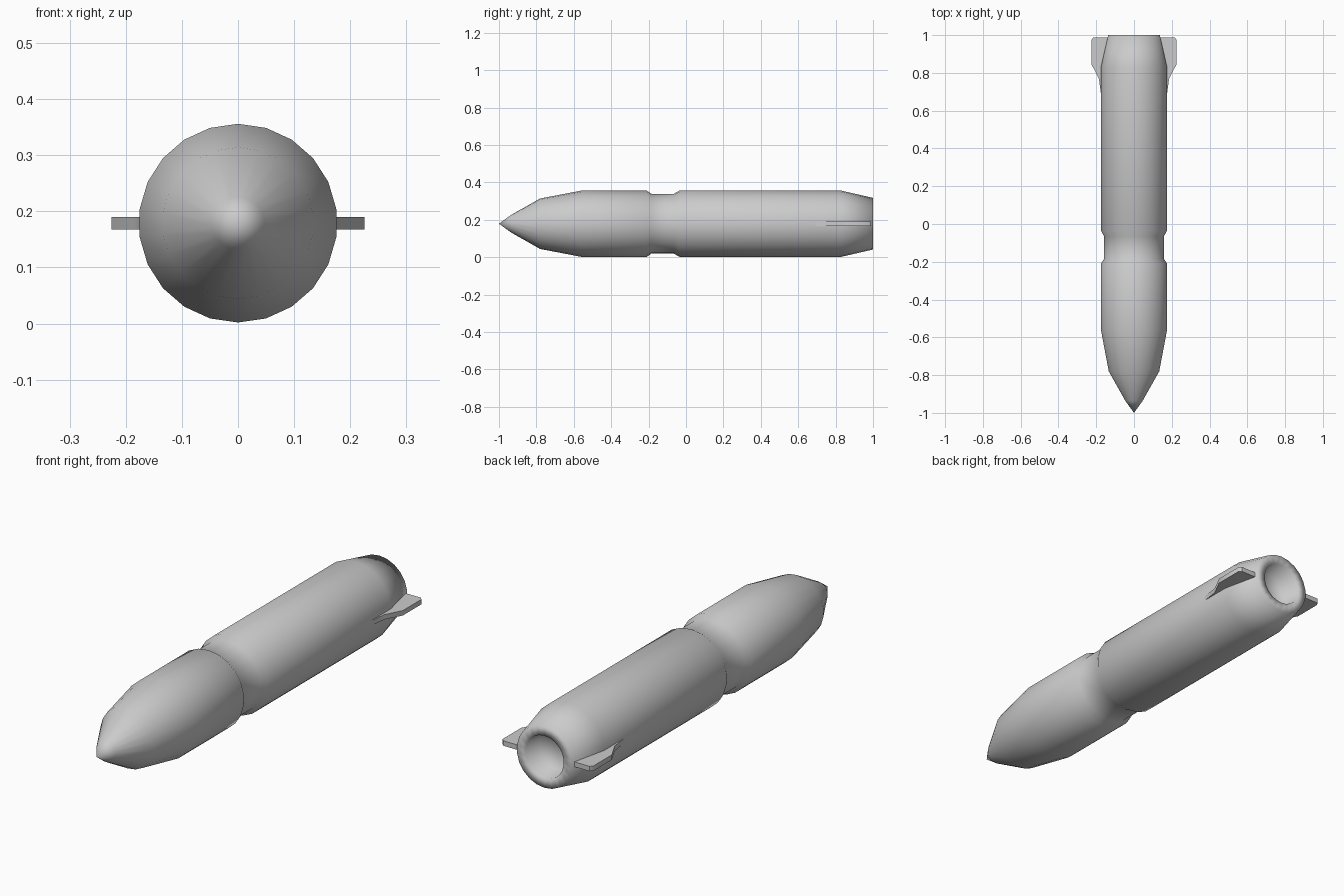
import bpy, bmesh, math

cube = bpy.data.objects.get("Cube")
if cube:
    bpy.data.objects.remove(cube, do_unlink=True)

AXIS_Z = 0.179
SIDES = 22

grey = bpy.data.materials.new("hull grey")
grey.use_nodes = True
colour = (0.6, 0.6, 0.6, 1)
grey.diffuse_color = colour
grey.node_tree.nodes["Principled BSDF"].inputs["Base Color"].default_value = colour


def add_object(name, bm):
    bmesh.ops.recalc_face_normals(bm, faces=bm.faces)
    mesh = bpy.data.meshes.new(name)
    bm.to_mesh(mesh)
    bm.free()
    mesh.materials.append(grey)
    obj = bpy.data.objects.new(name, mesh)
    bpy.context.collection.objects.link(obj)
    return obj


def lathe(name, profile):
    """Revolve (y, radius) points around the long axis."""
    bm = bmesh.new()
    verts = [bm.verts.new((0, y, AXIS_Z + r)) for y, r in profile]
    edges = [bm.edges.new(pair) for pair in zip(verts, verts[1:])]
    bmesh.ops.spin(bm, geom=verts + edges, cent=(0, 0, AXIS_Z), axis=(0, 1, 0),
                   angle=math.tau, steps=SIDES, use_duplicate=False)
    bmesh.ops.remove_doubles(bm, verts=bm.verts, dist=0.0005)
    obj = add_object(name, bm)
    obj.data.shade_smooth()
    return obj


# Hull: pointed nose, waist groove, tapered tail and recessed nozzle
lathe("rocket_body", [
    (-1.0, 0), (-0.935, 0.047), (-0.78, 0.135), (-0.56, 0.177),
    (-0.21, 0.177), (-0.185, 0.16), (-0.065, 0.16), (-0.035, 0.177),
    (0.83, 0.177), (1.0, 0.138), (1.0, 0.095), (0.92, 0.085), (0.92, 0),
])

# Side fins: flat swept outline with thickness, mirrored across the hull
FIN = [(0.13, 0.69), (0.175, 0.69), (0.186, 0.77), (0.225, 0.845),
       (0.225, 0.975), (0.215, 0.988), (0.13, 0.988)]
for side, name in ((1, "left_fin"), (-1, "right_fin")):
    bm = bmesh.new()
    face = bm.faces.new([bm.verts.new((side * x, y, AXIS_Z - 0.011)) for x, y in FIN])
    top = bmesh.ops.extrude_face_region(bm, geom=[face])["geom"]
    bmesh.ops.translate(bm, vec=(0, 0, 0.022),
                        verts=[v for v in top if isinstance(v, bmesh.types.BMVert)])
    fin = add_object(name, bm)
    bpy.ops.object.select_all(action="DESELECT")
    fin.select_set(True)
    bpy.context.view_layer.objects.active = fin
    bpy.ops.object.shade_smooth_by_angle(angle=math.radians(50))
